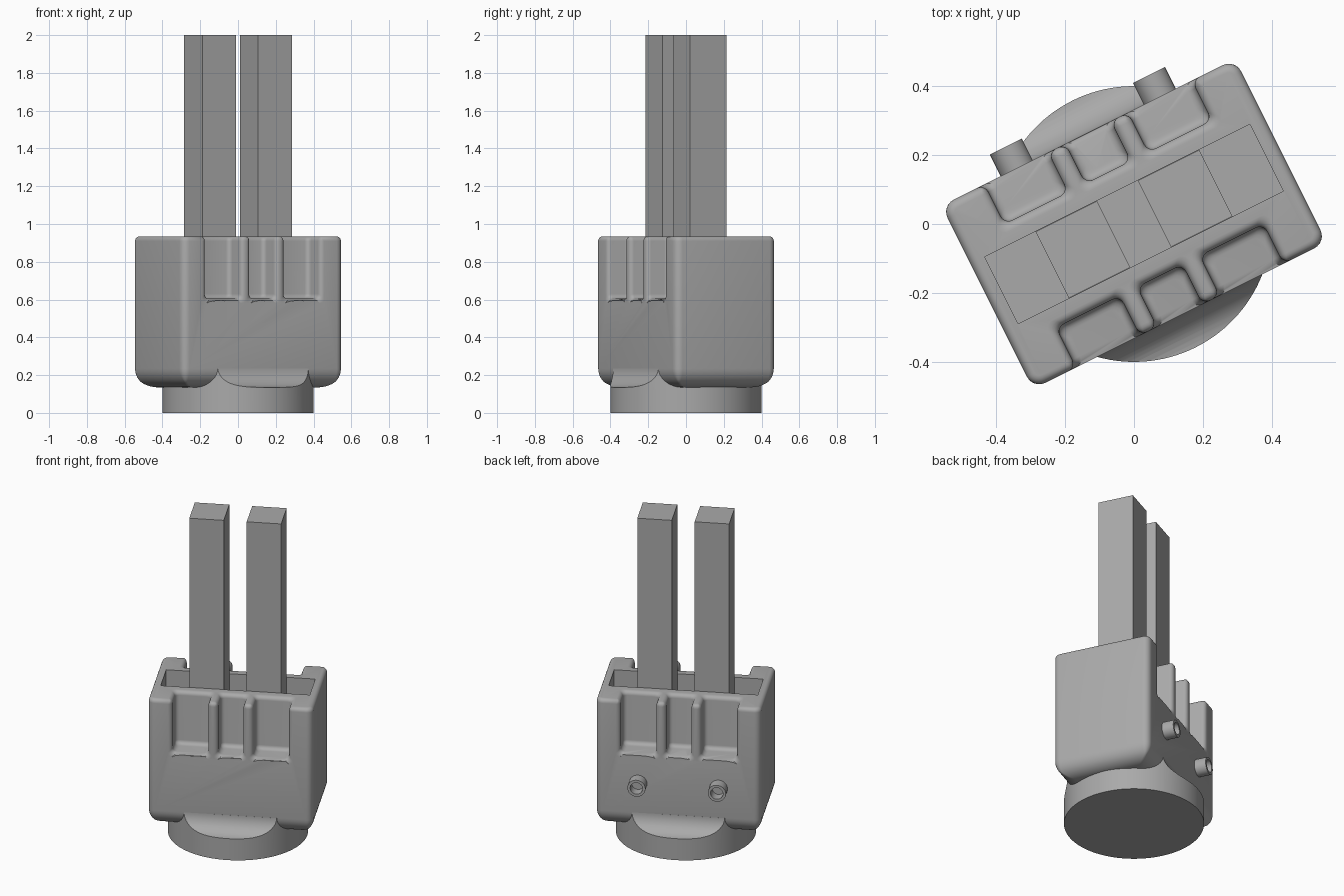
import bpy, bmesh
from math import sin, cos, pi, sqrt, atan, radians

old = bpy.data.objects.get("Cube")
if old:
    bpy.data.objects.remove(old, do_unlink=True)

TURN = atan(0.5)              # whole body is turned about z
A, B = 0.476, 0.297           # half length and half depth of the housing
LOW, TOP = 0.135, 0.935       # housing bottom and top
BOT = 0.605                   # notch bottom
R = 0.025                     # small edge rounding
RB = 0.1                      # large lower rounding

grey = bpy.data.materials.new("plain_grey")
grey.use_nodes = True
grey.diffuse_color = (0.4, 0.4, 0.4, 1)
grey.node_tree.nodes["Principled BSDF"].inputs["Base Color"].default_value = (0.4, 0.4, 0.4, 1)


def loft(name, rings):
    """Skin a list of equal-length point rings and cap both ends."""
    bm = bmesh.new()
    loops = [[bm.verts.new(p) for p in ring] for ring in rings]
    n = len(loops[0])
    for a, b in zip(loops, loops[1:]):
        for i in range(n):
            j = (i + 1) % n
            bm.faces.new((a[i], a[j], b[j], b[i]))
    bm.faces.new(loops[0][::-1])
    bm.faces.new(loops[-1])
    bmesh.ops.recalc_face_normals(bm, faces=bm.faces)
    mesh = bpy.data.meshes.new(name)
    bm.to_mesh(mesh)
    bm.free()
    mesh.materials.append(grey)
    ob = bpy.data.objects.new(name, mesh)
    ob.rotation_euler.z = TURN
    bpy.context.collection.objects.link(ob)
    return ob


def block(name, x0, x1, y, z0, z1):
    plan = [(x0, -y), (x1, -y), (x1, y), (x0, y)]
    return loft(name, [[(px, py, z) for px, py in plan] for z in (z0, z1)])


def rounded_plan(inset, z):
    """Rounded rectangle of the housing at one height."""
    r = max(0.04 - inset, 0.012)
    pts = []
    for q, (sx, sy) in enumerate([(1, 1), (-1, 1), (-1, -1), (1, -1)]):
        for k in range(7):
            a = (q + k / 6) * pi / 2
            pts.append((sx * (A - inset - r) + r * cos(a),
                        sy * (B - inset - r) + r * sin(a), z))
    return pts


def flare(t, r=R):
    """Offset of a quarter-round edge at distance t from its start."""
    t = min(max(t, 0), r)
    return r - sqrt(max(r * r - (r - t) ** 2, 0))


def steps(r, n):
    return [r * (1 - cos(k / n * pi / 2)) for k in range(n + 1)]


def cut(target, cutter):
    m = target.modifiers.new("cut", "BOOLEAN")
    m.operation, m.solver, m.object = "DIFFERENCE", "EXACT", cutter
    bpy.context.view_layer.update()
    bpy.ops.object.select_all(action="DESELECT")
    bpy.context.view_layer.objects.active = target
    target.select_set(True)
    bpy.ops.object.modifier_apply(modifier=m.name)
    bpy.data.objects.remove(cutter, do_unlink=True)


def notch_cutter(cx, w, side):
    """Notch with rounded mouth, floor, bottom and top edges."""
    depth = B - 0.168
    ts = [-0.03] + steps(R, 5) + [depth - t for t in reversed(steps(R, 5))]
    zs = [BOT + t for t in steps(R, 5)] + [TOP - t for t in reversed(steps(R, 5))] + [TOP + 0.05]
    rings = []
    for z in zs:
        e = flare(TOP - z) - flare(z - BOT)
        right = []
        for t in ts:
            half = w + flare(t) - flare(depth - t) + e
            y = -B + t + (e if t > depth / 2 else 0)
            drop = flare(t) if z < (BOT + TOP) / 2 else 0
            right.append((half, y, z - drop))
        ring = right + [(-x, y, zz) for x, y, zz in reversed(right)]
        rings.append([(cx + x, side * y, zz) for x, y, zz in ring])
    return loft("notch_cutter", rings)


# Housing: rounded box, widely rounded underneath, finely rounded on top
levels = [(flare(t, RB), LOW + t) for t in steps(RB, 10)]
levels += [(flare(t), TOP - t) for t in reversed(steps(R, 5))]
housing = loft("housing", [rounded_plan(i, z) for i, z in levels])
for side in (1, -1):
    for cx, w in ((-0.233, 0.103), (0, 0.073), (0.233, 0.103)):
        cut(housing, notch_cutter(cx, w, side))
cut(housing, block("cavity_cutter", -0.43, 0.43, 0.108, 0.3, 1.1))

# Round base, with a concave sweep up to each long wall of the housing
base = loft("round_base", [[(0.4 * cos(k * pi / 64), 0.4 * sin(k * pi / 64), z)
                            for k in range(128)] for z in (0, LOW + RB)])
for side in (1, -1):
    sweep = [(B + t, LOW + flare(t, RB + 0.004)) for t in steps(RB + 0.004, 12)]
    sweep += [(0.5, LOW), (0.5, 0.4), (B, 0.4)]
    cut(base, loft("sweep_cutter", [[(x, side * y, z) for y, z in sweep] for x in (-0.5, 0.5)]))

# Two tall square prongs
prongs = [block("left_prong", 0.066, 0.265, 0.1075, 0.29, 2),
          block("right_prong", -0.265, -0.066, 0.1075, 0.29, 2)]

# Hollow pegs on the back wall
pegs = []
for name, cx in (("left_peg", 0.232), ("right_peg", -0.232)):
    path = [(0.052, B - 0.02), (0.052, 0.367), (0.036, 0.367), (0.036, B + 0.005)]
    pegs.append(loft(name, [[(cx + r * cos(k * pi / 16), y, 0.42 + r * sin(k * pi / 16))
                             for k in range(32)] for r, y in path]))

# Smooth the rounded parts, keep real edges sharp
bpy.ops.object.select_all(action="DESELECT")
for ob in [housing, base] + pegs + prongs:
    ob.select_set(True)
bpy.context.view_layer.objects.active = housing
bpy.ops.object.shade_smooth_by_angle(angle=radians(32))
